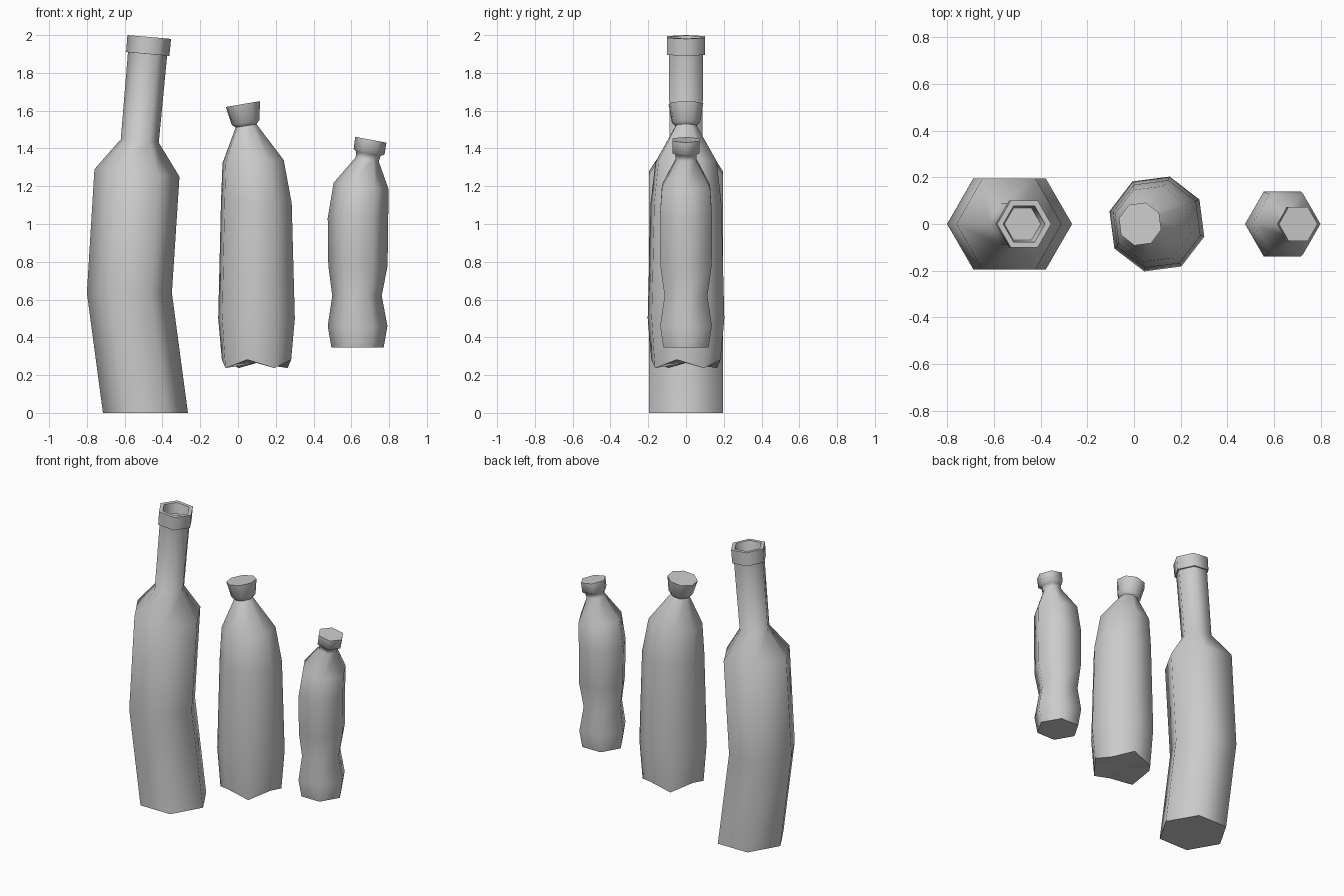
import bpy, bmesh
from math import cos, sin, radians, pi

if "Cube" in bpy.data.objects:
    bpy.data.objects.remove(bpy.data.objects["Cube"])


def bottle(name, sides, rings, turn=0, feet=0.0):
    """Skin a bent bottle through rings of (centre x, z, radius, lean in degrees)."""
    bm = bmesh.new()
    loops = []
    for n, (cx, z, r, lean) in enumerate(rings):
        t = radians(lean)
        loop = []
        for i in range(sides):
            a = radians(turn) + 2 * pi * i / sides
            drop = feet if n == 0 and i % 2 else 0
            loop.append(bm.verts.new((cx + r * cos(a) * cos(t), r * sin(a),
                                      z - r * cos(a) * sin(t) - drop)))
        loops.append(loop)
    for lo, hi in zip(loops, loops[1:]):
        for i in range(sides):
            j = (i + 1) % sides
            bm.faces.new((lo[i], lo[j], hi[j], hi[i]))
    bm.faces.new(loops[-1])
    # base: flat, or a fan when the bottom edge has feet
    if feet:
        c = bm.verts.new((rings[0][0], 0, rings[0][1] - feet * 0.4))
        for i in range(sides):
            bm.faces.new((c, loops[0][(i + 1) % sides], loops[0][i]))
    else:
        bm.faces.new(loops[0][::-1])
    me = bpy.data.meshes.new(name)
    bm.to_mesh(me)
    bm.free()
    ob = bpy.data.objects.new(name, me)
    bpy.context.collection.objects.link(ob)
    bpy.ops.object.select_all(action='DESELECT')
    ob.select_set(True)
    bpy.context.view_layer.objects.active = ob
    bpy.ops.object.shade_smooth_by_angle(angle=radians(62))
    return ob


# tall long-necked bottle with collar and open mouth
bottle("tall_bottle", 6, [
    (-0.49, 0, 0.225, 0), (-0.575, 0.635, 0.225, 0), (-0.535, 1.27, 0.226, 5),
    (-0.52, 1.44, 0.101, 5), (-0.479, 1.9, 0.104, 5), (-0.478, 1.9, 0.115, 5),
    (-0.47, 1.99, 0.116, 5), (-0.47, 1.99, 0.09, 5), (-0.477, 1.92, 0.078, 5)])

# middle bottle with a footed base and flared stopper
bottle("footed_bottle", 8, [
    (0.098, 0.282, 0.19, 0), (0.098, 0.5, 0.21, 0), (0.097, 1.11, 0.194, 0),
    (0.08, 1.33, 0.168, -3), (0.043, 1.52, 0.058, -9), (0.04, 1.538, 0.077, -9.5),
    (0.026, 1.635, 0.095, -9.5)], turn=-15, feet=0.045)

# small waisted bottle with a screw cap
bottle("small_bottle", 6, [
    (0.633, 0.345, 0.138, 0), (0.633, 0.46, 0.158, 0), (0.63, 0.62, 0.131, 0),
    (0.635, 0.78, 0.157, 0), (0.635, 1.03, 0.16, 0), (0.652, 1.2, 0.147, 7),
    (0.684, 1.342, 0.062, 10), (0.69, 1.372, 0.066, 10), (0.694, 1.383, 0.083, 10.5),
    (0.703, 1.446, 0.084, 10.5)])
